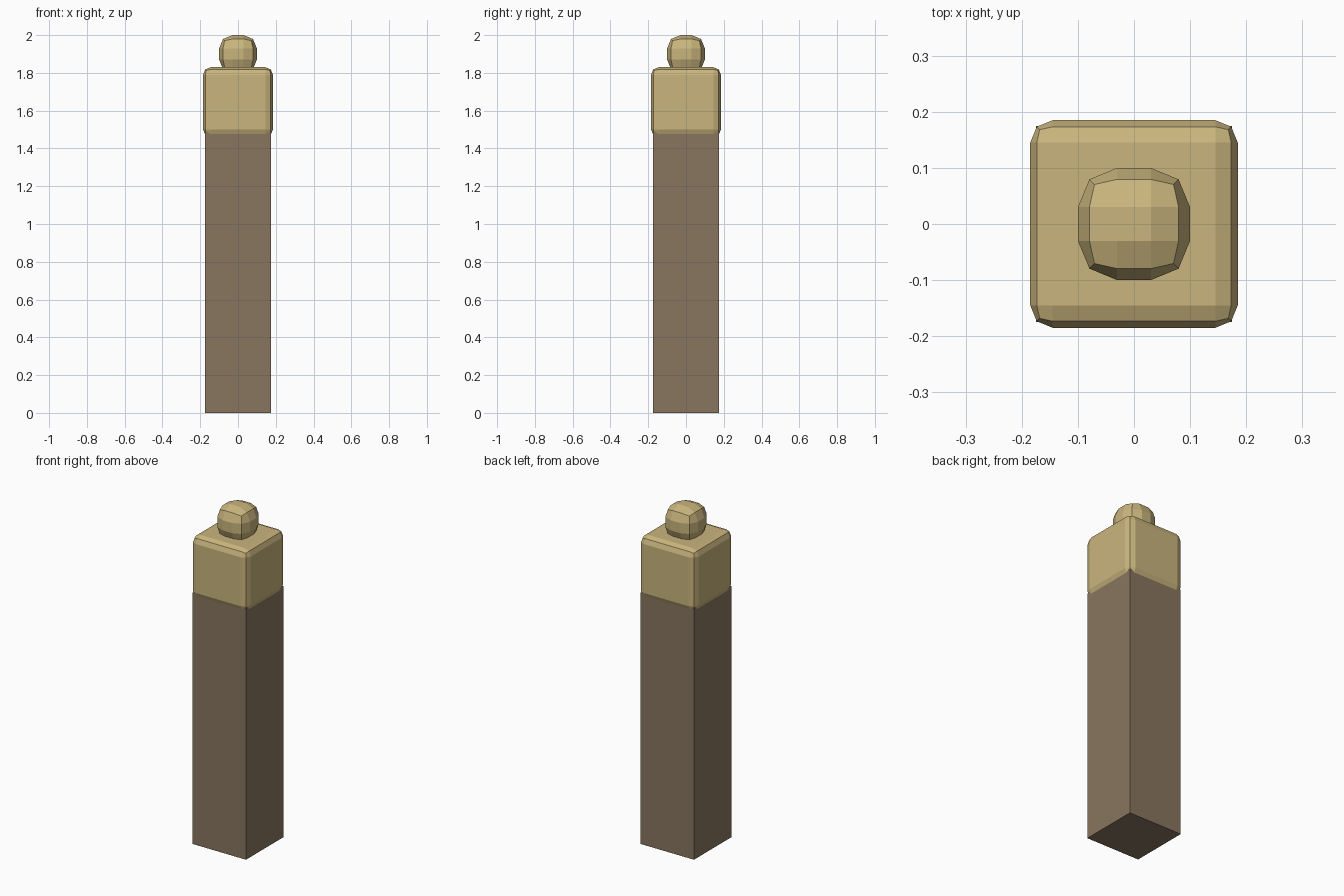
import bpy

if "Cube" in bpy.data.objects:
    bpy.data.objects.remove(bpy.data.objects["Cube"])


def srgb(r, g, b):
    def lin(c):
        c /= 255
        return c / 12.92 if c <= 0.04045 else ((c + 0.055) / 1.055) ** 2.4
    return (lin(r), lin(g), lin(b), 1.0)


def material(name, rgb):
    m = bpy.data.materials.new(name)
    m.diffuse_color = srgb(*rgb)
    m.use_nodes = True
    m.node_tree.nodes["Principled BSDF"].inputs["Base Color"].default_value = m.diffuse_color
    return m


def block(name, width, z0, z1, mat, bevel=0.0):
    """Square block centred on the z axis, with optional two-step rounding."""
    bpy.ops.mesh.primitive_cube_add(size=1, location=(0, 0, (z0 + z1) / 2))
    ob = bpy.context.object
    ob.name = name
    ob.scale = (width, width, z1 - z0)
    bpy.ops.object.transform_apply(location=False, rotation=False, scale=True)
    ob.data.materials.append(mat)
    if bevel:
        mod = ob.modifiers.new("rounding", 'BEVEL')
        mod.width = bevel
        mod.segments = 2
        mod.limit_method = 'NONE'
    return ob


dark_wood = material("dark wood", (137, 118, 96))
pale_wood = material("pale wood", (202, 181, 125))

# Square shaft, rounded cap block and small knob on top
block("post", 0.35, 0.0, 1.49, dark_wood)
block("cap", 0.37, 1.46, 1.83, pale_wood, 0.04)
block("knob", 0.20, 1.80, 2.00, pale_wood, 0.07)
